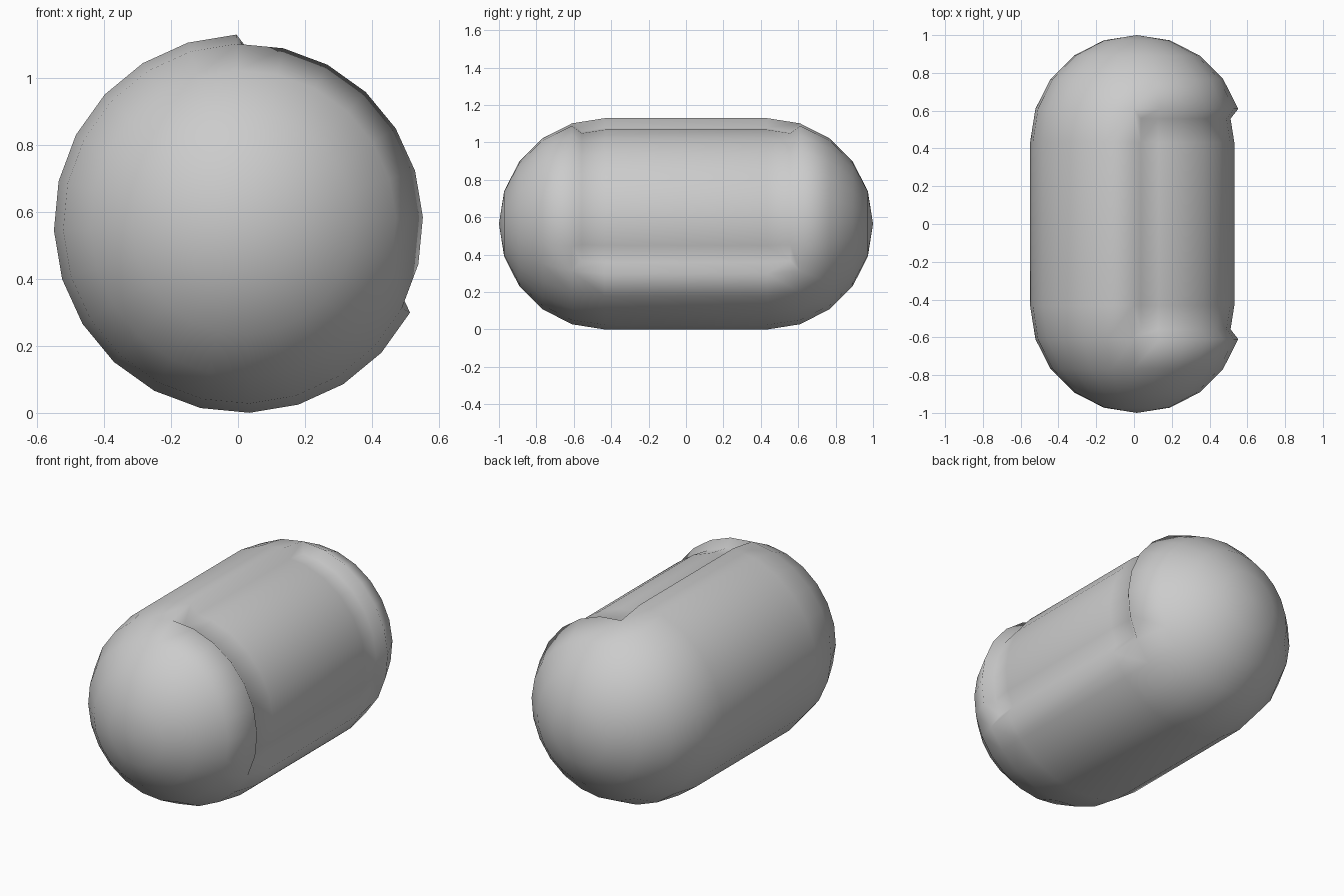
import bpy, bmesh
from math import sin, cos, radians

if "Cube" in bpy.data.objects:
    bpy.data.objects.remove(bpy.data.objects["Cube"])

SIDES, RINGS = 24, 5
R, HALF = 0.565, 0.435
CX, CZ = 0.015, 0.565

bm = bmesh.new()

# Capsule rings along y: (y, radius) from front cap to back cap
back = [(HALF + R * sin(radians(18 * i)), R * cos(radians(18 * i))) for i in range(RINGS)]
profile = [(-y, r) for y, r in reversed(back)] + back
rings = []
for y, r in profile:
    rings.append([bm.verts.new((CX + r * cos(radians(92 - 15 * k)), y,
                                CZ + r * sin(radians(92 - 15 * k)))) for k in range(SIDES)])

# Body faces, collecting the panel area on the upper right side
panel = []
for i in range(len(rings) - 1):
    a, b = rings[i], rings[i + 1]
    for k in range(SIDES):
        n = (k + 1) % SIDES
        f = bm.faces.new((a[k], a[n], b[n], b[k]))
        if k < 8 and RINGS - 2 <= i <= RINGS:
            panel.append(f)

# Rounded end poles
for ring, y in ((rings[0], -HALF - R), (rings[-1], HALF + R)):
    pole = bm.verts.new((CX, y, CZ))
    for k in range(SIDES):
        bm.faces.new((ring[k], ring[(k + 1) % SIDES], pole))
bmesh.ops.recalc_face_normals(bm, faces=bm.faces)

# Recessed panel with sloped walls
bmesh.ops.inset_region(bm, faces=panel, thickness=0.045, depth=-0.048,
                       use_even_offset=True, use_boundary=True)

mesh = bpy.data.meshes.new("capsule_body")
bm.to_mesh(mesh)
bm.free()
mesh.shade_smooth()
body = bpy.data.objects.new("capsule_body", mesh)
bpy.context.collection.objects.link(body)
